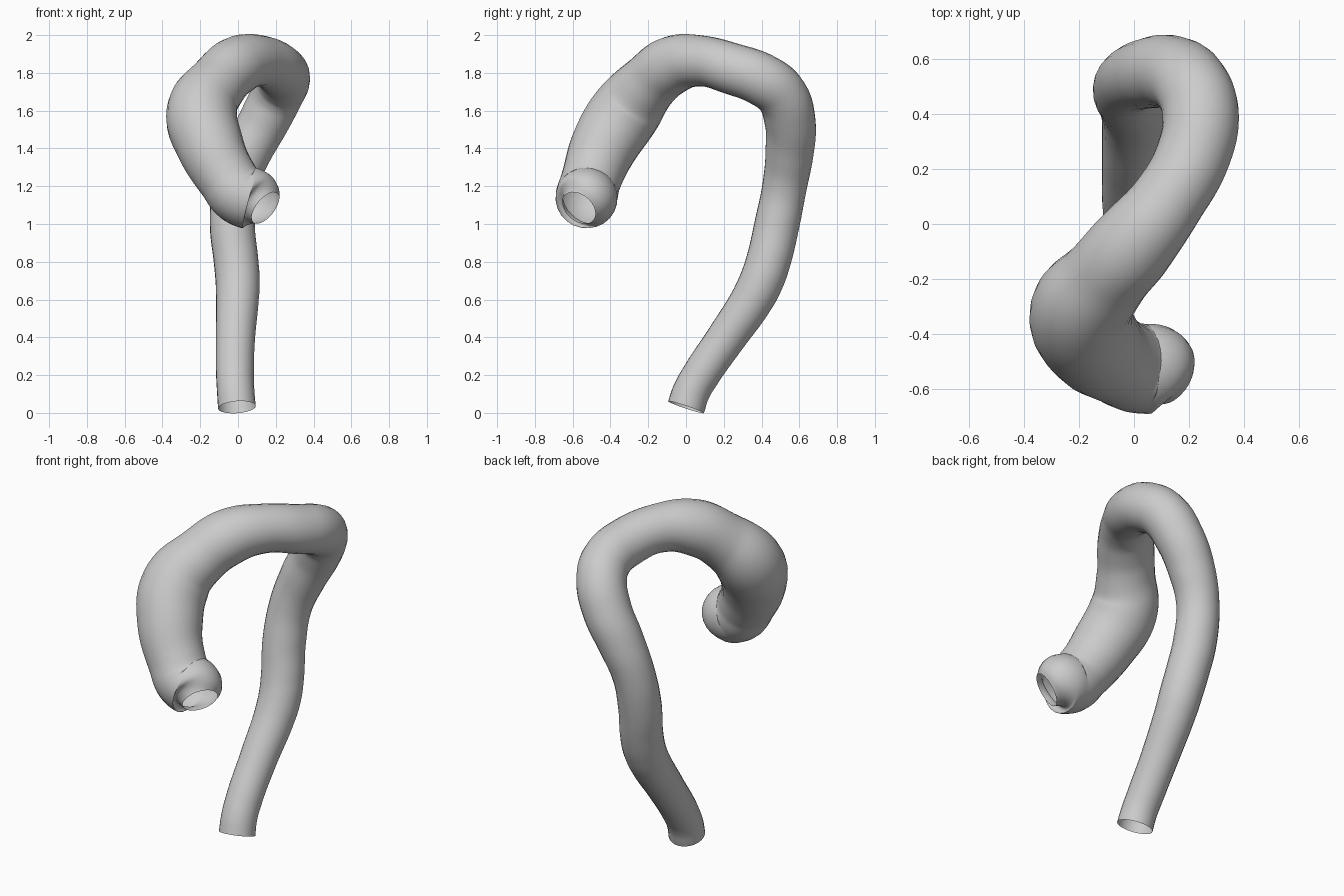
import bpy

# Remove the default object if the scene has it
cube = bpy.data.objects.get("Cube")
if cube:
    bpy.data.objects.remove(cube, do_unlink=True)


def make_material(name, colour):
    material = bpy.data.materials.new(name)
    material.use_nodes = True
    material.diffuse_color = colour
    material.node_tree.nodes["Principled BSDF"].inputs["Base Color"].default_value = colour
    return material


def make_tube(name, stations, material):
    """Sweep an open round tube through stations of (x, y, z, radius)."""
    curve = bpy.data.curves.new(name + "_path", "CURVE")
    curve.dimensions = "3D"
    curve.twist_mode = "MINIMUM"
    curve.bevel_depth = 1.0
    curve.bevel_resolution = 10
    curve.resolution_u = 10
    curve.use_fill_caps = False

    spline = curve.splines.new("BEZIER")
    spline.radius_interpolation = "CARDINAL"
    spline.bezier_points.add(len(stations) - 1)
    for point, (x, y, z, radius) in zip(spline.bezier_points, stations):
        point.co = (x, y, z)
        point.radius = radius
        point.handle_left_type = point.handle_right_type = "AUTO"

    # Turn the swept curve into a plain mesh object
    path = bpy.data.objects.new(name + "_path", curve)
    bpy.context.collection.objects.link(path)
    graph = bpy.context.evaluated_depsgraph_get()
    mesh = bpy.data.meshes.new_from_object(path.evaluated_get(graph))
    bpy.data.objects.remove(path, do_unlink=True)

    tube = bpy.data.objects.new(name, mesh)
    bpy.context.collection.objects.link(tube)
    mesh.materials.clear()
    mesh.materials.append(material)
    mesh.polygons.foreach_set("use_smooth", [True] * len(mesh.polygons))
    return tube


# Descending limb, from the open lower end upward
lower_limb = [
    (-.006, 0, .03, .1),
    (-.012, .027, .11, .099),
    (-.016, .078, .2, .1),
    (-.013, .215, .4, .104),
    (-.003, .35, .6, .113),
    (-.002, .4, .7, .117),
    (-.01, .435, .8, .118),
    (-.03, .482, 1, .119),
    (-.015, .522, 1.2, .118),
    (.05, .548, 1.38, .128),
]

# Arch that curls round the back and crosses over the top
arch = [
    (.14, .55, 1.55, .135),
    (.21, .5, 1.69, .138),
    (.242, .4, 1.765, .139),
    (.215, .25, 1.82, .136),
    (.12, .08, 1.863, .135),
    (0, -.07, 1.842, .154),
]

# Wide ascending limb, ending in a bulb with a narrow mouth
upper_limb = [
    (-.11, -.2, 1.74, .16),
    (-.19, -.315, 1.6, .187),
    (-.15, -.43, 1.42, .179),
    (-.055, -.5, 1.24, .16),
    (.015, -.525, 1.155, .163),
    (.095, -.532, 1.125, .155),
    (.145, -.567, 1.085, .1),
]

grey = make_material("plain grey", (.6, .6, .6, 1))
make_tube("curved_vessel", lower_limb + arch + upper_limb, grey)
